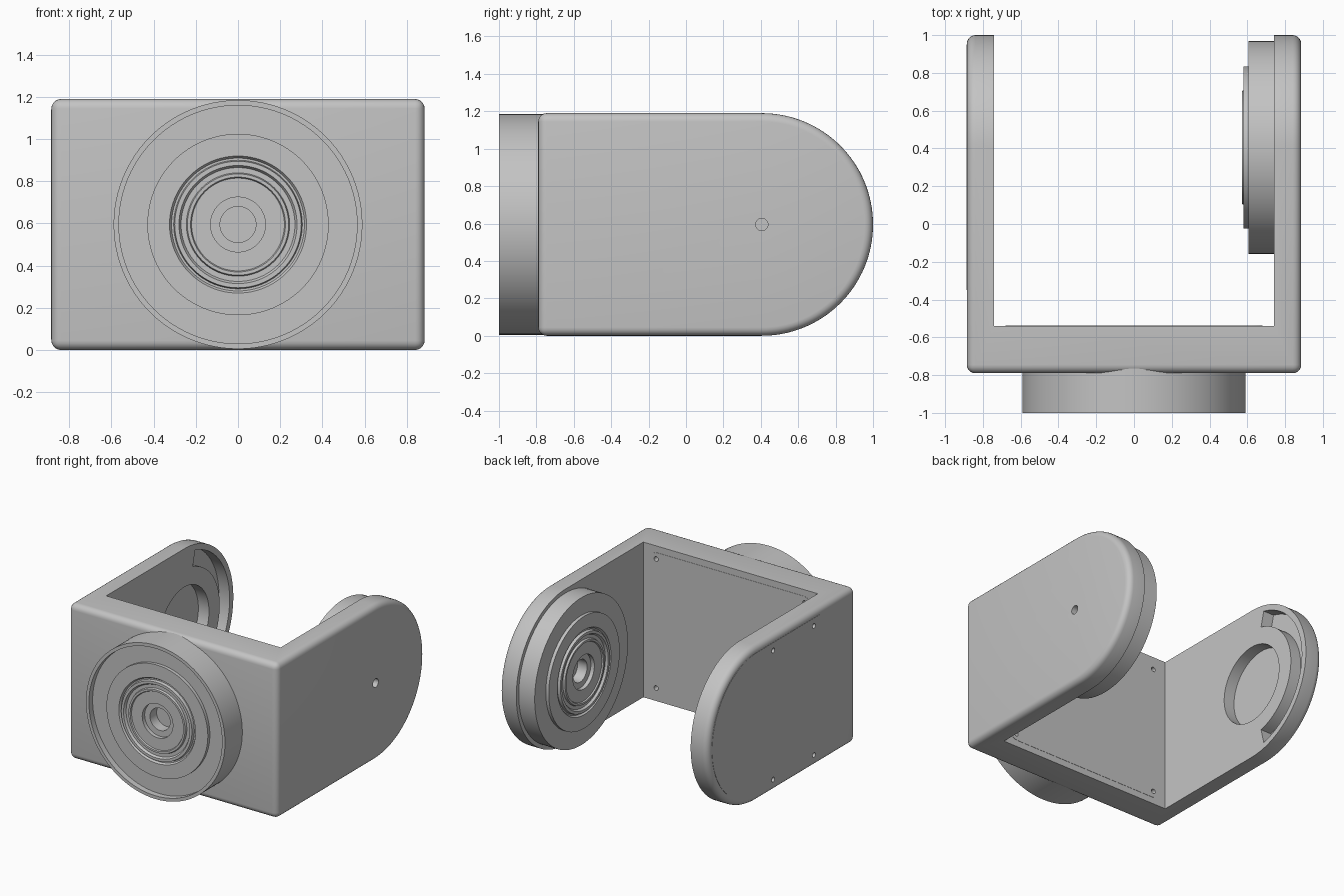
import bpy, bmesh, math
from mathutils import Matrix, Vector

cube = bpy.data.objects.get("Cube")
if cube:
    bpy.data.objects.remove(cube, do_unlink=True)

grey = bpy.data.materials.new("neutral grey")
grey.use_nodes = True
colour = (0.55, 0.55, 0.55, 1)
grey.diffuse_color = colour
grey.node_tree.nodes["Principled BSDF"].inputs["Base Color"].default_value = colour

MID = 0.595            # height of all axes, also the arm end radius
PIVOT = 0.405          # y of the arm axis
HALF = 0.885           # half width of the bracket
INNER = 0.74           # inner face of the arms
FRONT, WALL = -0.79, -0.54


def finish(bm, name):
    bmesh.ops.recalc_face_normals(bm, faces=bm.faces)
    mesh = bpy.data.meshes.new(name)
    bm.to_mesh(mesh)
    bm.free()
    mesh.materials.append(grey)
    obj = bpy.data.objects.new(name, mesh)
    bpy.context.collection.objects.link(obj)
    return obj


def prism(name, outline, x0, x1):
    """Extrude a (y, z) outline along x."""
    bm = bmesh.new()
    face = bm.faces.new([bm.verts.new((x0, y, z)) for y, z in outline])
    ext = bmesh.ops.extrude_face_region(bm, geom=[face])
    moved = [v for v in ext["geom"] if isinstance(v, bmesh.types.BMVert)]
    bmesh.ops.translate(bm, verts=moved, vec=(x1 - x0, 0, 0))
    return finish(bm, name)


def turned(name, profile, origin, axis, steps=96):
    """Revolve a closed (radius, height) profile about an axis."""
    bm = bmesh.new()
    verts = [bm.verts.new((r, 0, h)) for r, h in profile]
    edges = [bm.edges.new(pair) for pair in zip(verts, verts[1:])]
    bmesh.ops.spin(bm, geom=verts + edges, cent=(0, 0, 0), axis=(0, 0, 1),
                   angle=math.tau, steps=steps)
    bmesh.ops.remove_doubles(bm, verts=bm.verts, dist=0.0005)
    turn = Vector((0, 0, 1)).rotation_difference(Vector(axis)).to_matrix().to_4x4()
    bm.transform(Matrix.Translation(origin) @ turn)
    return finish(bm, name)


def drill(name, origin, axis, radius, depth, steps=24):
    """Cylinder cutter sunk into a surface along axis."""
    return turned(name, [(0, -0.05), (radius, -0.05), (radius, depth), (0, depth)],
                  origin, axis, steps)


def apply(obj, mod):
    bpy.context.view_layer.objects.active = obj
    bpy.ops.object.modifier_apply(modifier=mod.name)


def cut(obj, cutters):
    for cutter in cutters:
        cutter.hide_render = True
        mod = obj.modifiers.new("cut", 'BOOLEAN')
        mod.operation, mod.solver, mod.object = 'DIFFERENCE', 'EXACT', cutter
        apply(obj, mod)


def arc(radius, start, end, steps, cy=PIVOT, cz=MID):
    angles = [math.radians(start + (end - start) * i / steps) for i in range(steps + 1)]
    return [(cy + radius * math.cos(a), cz + radius * math.sin(a)) for a in angles]


def rounded_rect(a0, a1, b0, b1, r):
    corners = [(a1 - r, b1 - r), (a0 + r, b1 - r), (a0 + r, b0 + r), (a1 - r, b0 + r)]
    pts = []
    for i, (a, b) in enumerate(corners):
        pts += arc(r, i * 90, i * 90 + 90, 6, a, b)
    return pts


# U-shaped bracket: rounded outer block with the middle cut away
bracket = prism("bracket", [(FRONT, 2 * MID), (FRONT, 0)] + arc(MID, -90, 90, 64),
                -HALF, HALF)
bevel = bracket.modifiers.new("round", 'BEVEL')
bevel.width, bevel.segments = 0.045, 5
bevel.limit_method, bevel.angle_limit = 'ANGLE', math.radians(30)
apply(bracket, bevel)
gap = prism("gap_cutter", [(WALL, -1), (2, -1), (2, 2), (WALL, 2)], -INNER, INNER)

# bearing seat and curved cable slot inside the right arm, pin hole in the left arm
seat = drill("seat_cutter", (-INNER, PIVOT, MID), (-1, 0, 0), 0.3, 0.09, 64)
slot = prism("slot_cutter", arc(0.55, -76, 76, 40) + arc(0.43, 76, -76, 40),
             -INNER - 0.09, -INNER + 0.05)
pin = drill("pin_cutter", (HALF, PIVOT, MID), (-1, 0, 0), 0.033, 0.1)

# screw holes for the two cover panels
wall_screws = [drill("screw_cutter", (x, WALL, z), (0, -1, 0), 0.018, 0.06)
               for x in (-0.63, 0.63) for z in (0.1, 1.09)]
arm_screws = [drill("screw_cutter", (-HALF, y, z), (1, 0, 0), 0.018, 0.04)
              for y in (-0.285, 0.21) for z in (0.09, 1.08)]
cut(bracket, [gap, seat, slot, pin] + wall_screws + arm_screws)

# thin cover panels
wall_panel = prism("wall_panel", rounded_rect(-0.68, 0.68, 0.05, 1.14, 0.06), 0, 0.004)
wall_panel.data.transform(Matrix.Translation((0, WALL - 0.002, 0))
                          @ Matrix.Rotation(math.pi / 2, 4, 'Z'))
arm_panel = prism("arm_panel", [(-0.35, 1.14), (-0.35, 0.05)] + arc(0.545, -90, 90, 40),
                  -HALF - 0.002, -HALF + 0.002)
cut(wall_panel, wall_screws)
cut(arm_panel, arm_screws)
for cutter in [gap, seat, slot, pin] + wall_screws + arm_screws:
    bpy.data.objects.remove(cutter, do_unlink=True)

# stepped face shared by both rotary joints: (radius, height above the main face)
rings = [(0.43, 0), (0.43, 0.025), (0.325, 0.025), (0.315, 0.01), (0.305, 0.01),
         (0.3, 0.032), (0.28, 0.032), (0.27, 0.015), (0.245, 0.015), (0.24, 0.03),
         (0.225, 0.03), (0.22, 0.02), (0.13, 0.02), (0.13, -0.01), (0.085, -0.01),
         (0.085, -0.09), (0, -0.09)]


def joint_disc(name, base, top, origin, axis):
    profile = [(0, base), (0.565, base), (0.565, top)]
    return turned(name, profile + [(r, top + h) for r, h in rings], origin, axis)


arm_disc = joint_disc("arm_joint_disc", -0.005, 0.135, (INNER, PIVOT, MID), (-1, 0, 0))
front_disc = joint_disc("front_joint_disc", -0.005, 0.165, (0, FRONT, MID), (0, -1, 0))
collar = turned("front_collar", [(0.565, -0.03), (0.59, -0.03), (0.59, 0.21),
                                 (0.565, 0.21), (0.565, -0.03)],
                (0, FRONT, MID), (0, -1, 0))

# smooth curves, sharp edges
for obj in (bracket, wall_panel, arm_panel, arm_disc, front_disc, collar):
    bpy.ops.object.select_all(action='DESELECT')
    obj.select_set(True)
    bpy.context.view_layer.objects.active = obj
    bpy.ops.object.shade_smooth_by_angle(angle=math.radians(30))
